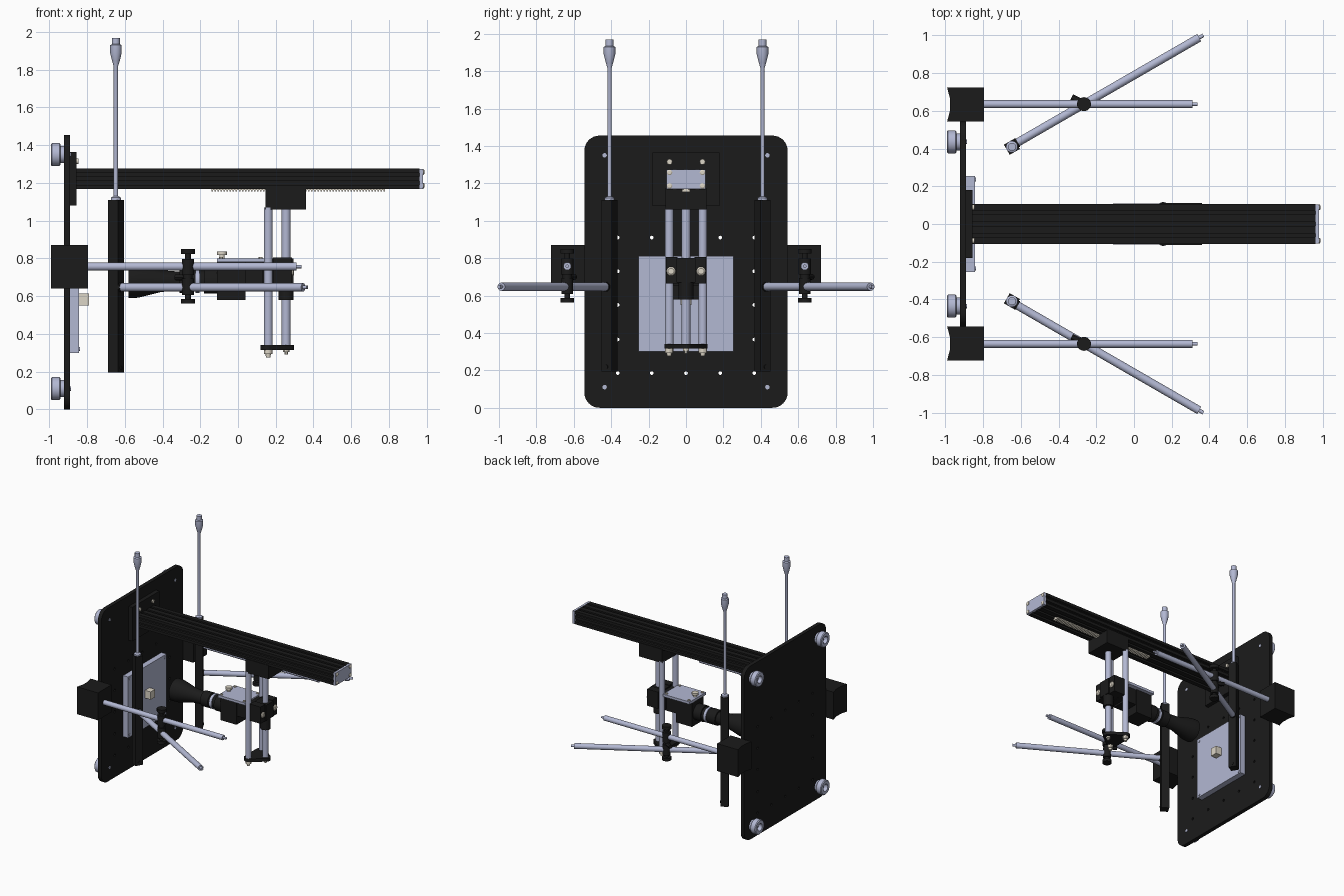
import bpy, bmesh
from math import sin, cos, pi, radians
from mathutils import Vector, Matrix

if "Cube" in bpy.data.objects:
    bpy.data.objects.remove(bpy.data.objects["Cube"])


def material(name, rgb):
    m = bpy.data.materials.new(name)
    m.diffuse_color = (*rgb, 1)
    m.use_nodes = True
    m.node_tree.nodes["Principled BSDF"].inputs["Base Color"].default_value = m.diffuse_color
    return m


BLACK = material("black_anodised", (0.011, 0.011, 0.011))
STEEL = material("pale_steel", (0.45, 0.48, 0.65))
BRASS = material("warm_metal", (0.72, 0.67, 0.57))


def finish(name, bm, mat):
    bmesh.ops.recalc_face_normals(bm, faces=bm.faces)
    me = bpy.data.meshes.new(name)
    bm.to_mesh(me)
    bm.free()
    me.materials.append(mat)
    for p in me.polygons:
        p.use_smooth = True
    me.set_sharp_from_angle(angle=radians(30))
    ob = bpy.data.objects.new(name, me)
    bpy.context.collection.objects.link(ob)
    return ob


def add_box(bm, lo, hi):
    lo, hi = Vector(lo), Vector(hi)
    bmesh.ops.create_cube(bm, size=1, matrix=Matrix.Translation((lo + hi) / 2)
                          @ Matrix.Diagonal((*(hi - lo), 1)))


def box(name, x, y, z, mat):
    bm = bmesh.new()
    add_box(bm, (x[0], y[0], z[0]), (x[1], y[1], z[1]))
    return finish(name, bm, mat)


def lathe(name, origin, axis, profile, mat, seg=24):
    """Turned part: profile is (distance along axis, radius)."""
    q = Vector(axis).to_track_quat('Z', 'Y')
    bm = bmesh.new()
    rings = [[bm.verts.new(Vector(origin) + q @ Vector((r * cos(2 * pi * i / seg), r * sin(2 * pi * i / seg), t)))
              for i in range(seg)] for t, r in profile]
    for a, b in zip(rings, rings[1:]):
        for i in range(seg):
            j = (i + 1) % seg
            bm.faces.new((a[i], a[j], b[j], b[i]))
    bm.faces.new(rings[0])
    bm.faces.new(rings[-1])
    return finish(name, bm, mat)


def rod(name, p0, p1, r, mat, seg=20):
    d = Vector(p1) - Vector(p0)
    return lathe(name, p0, d, [(0, r), (d.length, r)], mat, seg)


def prism(name, pts, axis, t0, t1, mat):
    """Extrude a profile along x (points are y, z) or z (points are x, y)."""
    put = (lambda p, t: (t, *p)) if axis == 'x' else (lambda p, t: (*p, t))
    bm = bmesh.new()
    a = [bm.verts.new(put(p, t0)) for p in pts]
    b = [bm.verts.new(put(p, t1)) for p in pts]
    for i in range(len(pts)):
        j = (i + 1) % len(pts)
        bm.faces.new((a[i], a[j], b[j], b[i]))
    bm.faces.new(a)
    bm.faces.new(b)
    return finish(name, bm, mat)


def corner_arc(cx, cy, r, a0, a1, n=8):
    return [(cx + r * cos(radians(a0 + (a1 - a0) * i / n)), cy + r * sin(radians(a0 + (a1 - a0) * i / n)))
            for i in range(n + 1)]


# back plate: filled 2D curve with through holes
cu = bpy.data.curves.new("plate_curve", 'CURVE')
cu.dimensions, cu.fill_mode, cu.extrude = '2D', 'BOTH', 0.016


def outline(pts):
    s = cu.splines.new('POLY')
    s.points.add(len(pts) - 1)
    for p, c in zip(s.points, pts):
        p.co = (*c, 0, 1)
    s.use_cyclic_u = True


W, H, R = 0.543, 1.455, 0.08
outline(corner_arc(W - R, H - R, R, 0, 90) + corner_arc(R - W, H - R, R, 90, 180)
        + corner_arc(R - W, R, R, 180, 270) + corner_arc(W - R, R, R, 270, 360))
holes = [(y, z) for y in (-0.365, -0.183, 0, 0.183, 0.365) for z in (0.185, 0.91)]
holes += [(y, z) for y in (-0.365, 0.365) for z in (0.365, 0.55, 0.73)]
for y, z in holes:
    outline(corner_arc(y, z, 0.01, 0, 330, 11))
tmp = bpy.data.objects.new("plate_outline", cu)
bpy.context.collection.objects.link(tmp)
bm = bmesh.new()
bm.from_mesh(tmp.to_mesh())
tmp.to_mesh_clear()
bpy.data.objects.remove(tmp)
bmesh.ops.remove_doubles(bm, verts=bm.verts, dist=1e-5)
bm.transform(Matrix(((0, 0, 1, -0.905), (1, 0, 0, 0), (0, 1, 0, 0), (0, 0, 0, 1))))
finish("back_plate", bm, BLACK)

# feet on the back, with screw heads showing at the front
for y in (-0.435, 0.435):
    for z in (0.11, 1.35):
        lathe("foot", (-0.921, y, z), (-1, 0, 0),
              [(0, 0.045), (0.02, 0.045), (0.02, 0.055), (0.026, 0.061), (0.064, 0.061), (0.07, 0.055),
               (0.07, 0.03), (0.04, 0.025)], STEEL, 32)
        rod("foot_screw", (-0.9, y, z), (-0.886, y, z), 0.012, STEEL, 12)

# light panel with corner screws and sample cube
box("panel", (-0.889, -0.842), (-0.255, 0.255), (0.30, 0.812), STEEL)
for y in (-0.235, 0.235):
    for z in (0.32, 0.79):
        rod("panel_screw", (-0.845, y, z), (-0.838, y, z), 0.011, STEEL, 12)
box("sample_cube", (-0.843, -0.79), (-0.03, 0.03), (0.55, 0.615), BRASS)

# rail: slotted extrusion, mount plate, end cap and screws
g, d = 0.01, 0.02


def slots(a0, a1, centres, fixed, inward):
    s = 1 if a1 > a0 else -1
    out = [(a0, fixed)]
    for c in centres:
        out += [(c - s * g, fixed), (c - s * g, fixed + inward), (c + s * g, fixed + inward), (c + s * g, fixed)]
    return out


Y, ZB, ZT = 0.105, 1.168, 1.276
side_z = (1.2, 1.244)
prof = slots(-Y, Y, (-0.06, 0, 0.06), ZB, d)
prof += [(b, a) for a, b in slots(ZB, ZT, side_z, Y, -d)]
prof += slots(Y, -Y, (0.06, 0, -0.06), ZT, -d)
prof += [(b, a) for a, b in slots(ZT, ZB, side_z[::-1], -Y, d)]
prism("rail", prof, 'x', -0.889, 0.962, BLACK)
box("rail_end_cap", (0.962, 0.98), (-0.104, 0.104), (1.169, 1.275), STEEL)
box("rail_mount", (-0.889, -0.855), (-0.18, 0.18), (1.08, 1.365), BLACK)
for y in (-0.088, 0.088):
    for z in (1.186, 1.258):
        lathe("cap_screw", (0.978, y, z), (1, 0, 0), [(0, 0.015), (0.006, 0.015), (0.01, 0.009)], BRASS, 14)
    rod("mount_screw", (-0.86, y, 1.315), (-0.845, y, 1.315), 0.015, BRASS, 14)

# toothed rack under the rail
bm = bmesh.new()
add_box(bm, (-0.14, -0.022, 1.162), (0.78, 0.022, 1.18))
for i in range(58):
    x = -0.14 + i * 0.016
    add_box(bm, (x, -0.022, 1.154), (x + 0.008, 0.022, 1.163))
finish("rack", bm, BRASS)

# carriage with three hanging rods and foot plate
box("carriage", (0.145, 0.36), (-0.11, 0.11), (1.06, 1.175), BLACK)
posts = [(0.16, -0.09), (0.16, 0.09), (0.255, 0)]
for x, y in posts:
    rod("hanging_rod", (x, y, 0.33), (x, y, 1.07), 0.0235, STEEL)
    big = x < 0.2
    lathe("rod_end_bolt", (x, y, 0.318), (0, 0, -1),
          [(0, 0.022), (0.025, 0.022), (0.025, 0.014), (0.042, 0.012)] if big else
          [(0, 0.017), (0.015, 0.017), (0.015, 0.009), (0.028, 0.009)], BRASS, 12)
prism("rod_foot_plate", corner_arc(0.155, -0.08, 0.036, 180, 300) + corner_arc(0.26, 0, 0.036, -50, 50)
      + corner_arc(0.155, 0.08, 0.036, 60, 180), 'z', 0.316, 0.342, BLACK)

# clamp gripping the rods
box("clamp_back", (0.13, 0.19), (-0.092, 0.092), (0.665, 0.79), BLACK)
for s in (-1, 1):
    y = sorted((s * 0.045, s * 0.108))
    box("clamp_cheek", (0.185, 0.285), y, (0.665, 0.805), BLACK)
    lathe("clamp_bolt", (0.28, s * 0.08, 0.73), (1, 0, 0), [(0, 0.024), (0.012, 0.024), (0.018, 0.016)], BRASS, 16)
box("clamp_bridge", (0.18, 0.295), (-0.05, 0.05), (0.67, 0.8), BLACK)
rod("clamp_collar", (0.255, 0, 0.58), (0.255, 0, 0.67), 0.04, BLACK)

# camera body, top plate, knob and lens
box("camera_body", (-0.11, 0.04), (-0.078, 0.078), (0.58, 0.782), BLACK)
box("camera_mount", (0.04, 0.14), (-0.07, 0.07), (0.65, 0.782), BLACK)
box("camera_top_plate", (-0.11, 0.14), (-0.108, 0.108), (0.78, 0.801), STEEL)
lathe("camera_knob", (-0.085, 0, 0.8), (0, 0, 1), [(0, 0.014), (0.018, 0.014), (0.018, 0.026), (0.036, 0.026)], BRASS)
for x in (-0.09, 0.12):
    for y in (-0.088, 0.088):
        rod("top_plate_screw", (x, y, 0.8), (x, y, 0.808), 0.011, BRASS, 12)
lathe("lens", (-0.58, 0, 0.68), (1, 0, 0),
      [(0.05, 0.055), (0, 0.084), (0, 0.09), (0.05, 0.088), (0.17, 0.058), (0.27, 0.05), (0.27, 0.062),
       (0.34, 0.062), (0.34, 0.056), (0.4, 0.056), (0.4, 0.066), (0.48, 0.066)], BLACK, 32)
rod("lens_ring", (-0.225, 0, 0.68), (-0.205, 0, 0.68), 0.062, STEEL, 32)

# one lamp arm assembly each side
for s in (-1, 1):
    prism("arm_block", [(x, s * y) for x, y in ((-0.99, 0.722), (-0.795, 0.722), (-0.795, 0.543), (-0.99, 0.543),
                                                (-0.975, 0.6), (-0.975, 0.665))], 'z', 0.64, 0.87, BLACK)
    y = s * 0.635
    lathe("straight_arm", (-0.8, y, 0.757), (1, 0, 0),
          [(0, 0.021), (1.11, 0.021), (1.11, 0.009), (1.137, 0.009)], STEEL)
    along = Vector((cos(radians(30)), s * sin(radians(30)), 0))
    pivot = Vector((-0.265, y, 0.647))
    lathe("angled_arm", pivot - along * 0.42, along,
          [(0, 0.022), (1.125, 0.022), (1.125, 0.01), (1.15, 0.01)], STEEL)

    # double clamp joining both arms
    lathe("arm_clamp", (-0.265, y, 0.562), (0, 0, 1),
          [(0, 0.036), (0.024, 0.036), (0.024, 0.015), (0.045, 0.015), (0.045, 0.031), (0.132, 0.031), (0.132, 0.024),
           (0.15, 0.024), (0.15, 0.033), (0.236, 0.033), (0.236, 0.015), (0.262, 0.015), (0.262, 0.037),
           (0.288, 0.037)], BLACK)
    rod("clamp_lever", (-0.275, y + 0.01, 0.7), (-0.33, y + 0.038, 0.7), 0.016, BLACK, 12)

    # upright lamp bar with socket at the inner end of the angled arm
    cx, cy = -0.647, s * 0.409
    bar = box("lamp_bar", (-0.031, 0.031), (-0.031, 0.031), (0.195, 1.11), BLACK)
    bar.location = (cx, cy, 0)
    bar.rotation_euler.z = s * radians(30)
    rod("lamp_bar_screw", Vector((cx, cy, 0.22)) + along * 0.02, Vector((cx, cy, 0.22)) + along * 0.036,
        0.01, BLACK, 12)
    rod("arm_socket", pivot - along * 0.43, pivot - along * 0.405, 0.026, BLACK)
    lathe("lamp_cable", (cx, cy, 1.1), (0, 0, 1),
          [(0, 0.027), (0.022, 0.027), (0.03, 0.012), (0.72, 0.012), (0.745, 0.02), (0.79, 0.031), (0.83, 0.031),
           (0.835, 0.021), (0.868, 0.021)], STEEL)
